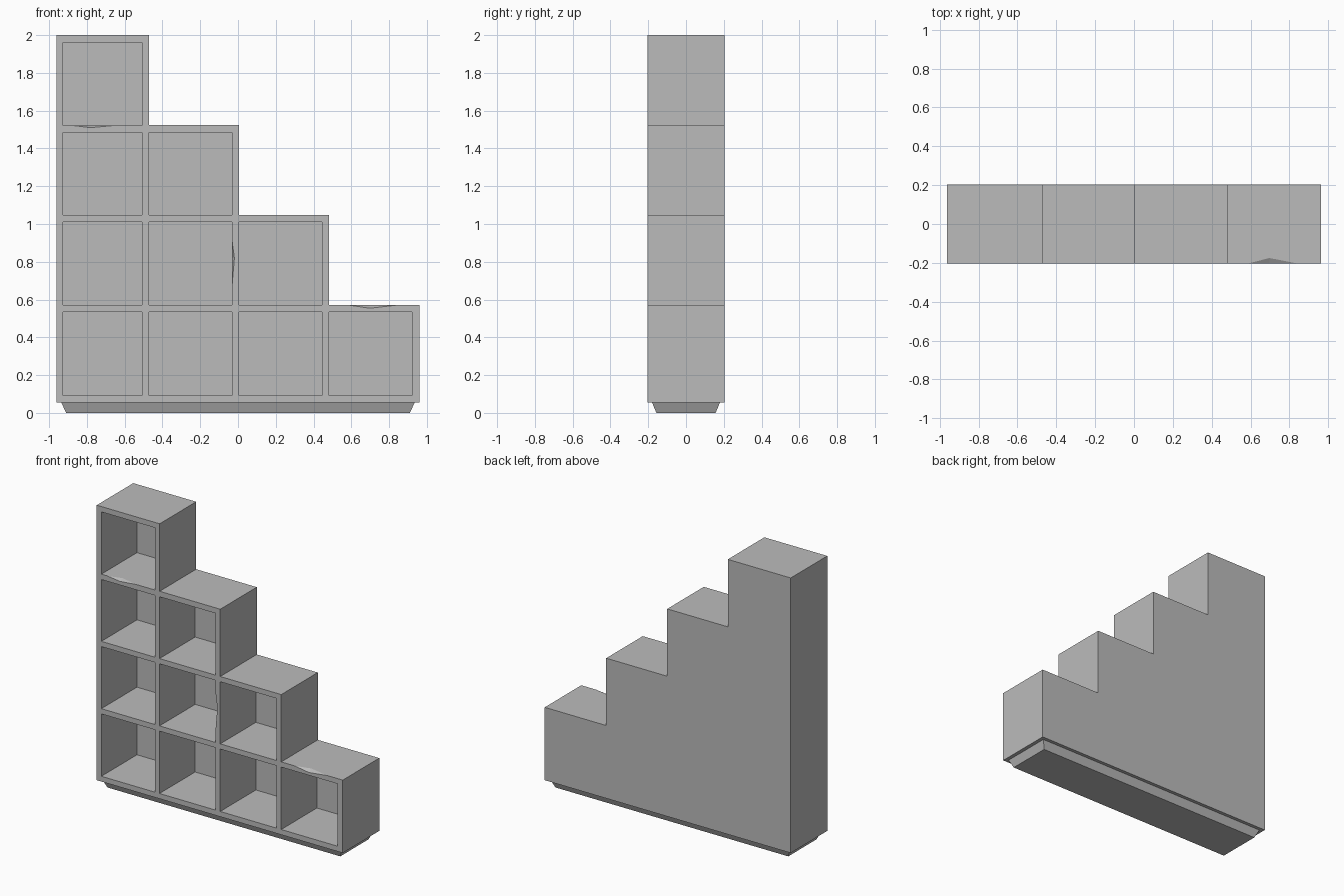
import bpy, bmesh
from mathutils import Vector

cube = bpy.data.objects.get("Cube")
if cube:
    bpy.data.objects.remove(cube, do_unlink=True)

# Single flat grey
grey = bpy.data.materials.new("plain_grey")
grey.use_nodes = True
colour = (0.5, 0.5, 0.5, 1)
grey.diffuse_color = colour
grey.node_tree.nodes["Principled BSDF"].inputs["Base Color"].default_value = colour

DEPTH = 0.204      # half depth of the shelf unit
BACK = 0.01        # back panel thickness
columns = [(-0.926, -0.507), (-0.471, -0.032), (0.004, 0.444), (0.481, 0.921)]
rows = [(0.093, 0.534), (0.571, 1.01), (1.047, 1.484), (1.522, 1.962)]
step_x = [-0.47, 0.004, 0.481, 0.962]
step_z = [2.0, 1.523, 1.047, 0.571]


def make_object(name, bm):
    bmesh.ops.recalc_face_normals(bm, faces=bm.faces)
    mesh = bpy.data.meshes.new(name)
    bm.to_mesh(mesh)
    bm.free()
    obj = bpy.data.objects.new(name, mesh)
    mesh.materials.append(grey)
    bpy.context.collection.objects.link(obj)
    return obj


def add_box(bm, low, high):
    low, high = Vector(low), Vector(high)
    verts = bmesh.ops.create_cube(bm, size=1)["verts"]
    for v in verts:
        v.co = (low + high) / 2 + v.co * (high - low)
    return verts


def cut(target, cutter):
    cutter.hide_render = True
    mod = target.modifiers.new(cutter.name, "BOOLEAN")
    mod.operation = "DIFFERENCE"
    mod.solver = "EXACT"
    mod.object = cutter
    bpy.context.view_layer.objects.active = target
    bpy.ops.object.modifier_apply(modifier=mod.name)
    bpy.data.objects.remove(cutter, do_unlink=True)


# Stepped carcass: staircase outline extruded front to back
outline = [(-0.962, 0.056), (-0.962, 2.0)]
for i, (x, z) in enumerate(zip(step_x, step_z)):
    outline += [(x, z), (x, step_z[i + 1] if i < 3 else 0.056)]
bm = bmesh.new()
face = bm.faces.new([bm.verts.new((x, -DEPTH, z)) for x, z in outline])
extruded = bmesh.ops.extrude_face_region(bm, geom=[face])["geom"]
for v in extruded:
    if isinstance(v, bmesh.types.BMVert):
        v.co.y = DEPTH
carcass = make_object("stepped_carcass", bm)

# Open compartments, one fewer in each column to the left side
bm = bmesh.new()
for i, (x0, x1) in enumerate(columns):
    for z0, z1 in rows[:4 - i]:
        add_box(bm, (x0, -DEPTH - 0.1, z0), (x1, DEPTH - BACK, z1))
cut(carcass, make_object("compartment_cutter", bm))


# Small chips knocked out of the front edges
def chip(name, start, end, middle, inward):
    inward = Vector(inward)
    front = Vector(middle) + inward
    inside = Vector(middle) + Vector((0, 0.029, 0))
    slope = (inside - front) * 0.3
    outer = Vector(middle) - inward - Vector((0, 0.03, 0))
    bm = bmesh.new()
    for p in (Vector(start), Vector(end), front - slope, inside + slope, outer):
        bm.verts.new(p)
    bmesh.ops.convex_hull(bm, input=bm.verts)
    cut(carcass, make_object(name, bm))


chip("top_chip", (0.585, -DEPTH, 0.571), (0.845, -DEPTH, 0.571),
     (0.697, -DEPTH, 0.571), (0, 0, -0.017))
chip("shelf_chip", (-0.88, -DEPTH, 1.522), (-0.65, -DEPTH, 1.522),
     (-0.78, -DEPTH, 1.522), (0, 0, -0.012))
chip("divider_chip", (-0.032, -DEPTH, 0.667), (-0.032, -DEPTH, 0.915),
     (-0.032, -DEPTH, 0.82), (0.013, 0, 0))

# Plinth, tapering towards the floor
bm = bmesh.new()
for v in add_box(bm, (-0.936, -0.18, 0), (0.936, 0.18, 0.056)):
    if v.co.z < 0.01:
        v.co.x *= 0.91 / 0.936
        v.co.y *= 0.157 / 0.18
make_object("tapered_plinth", bm)
